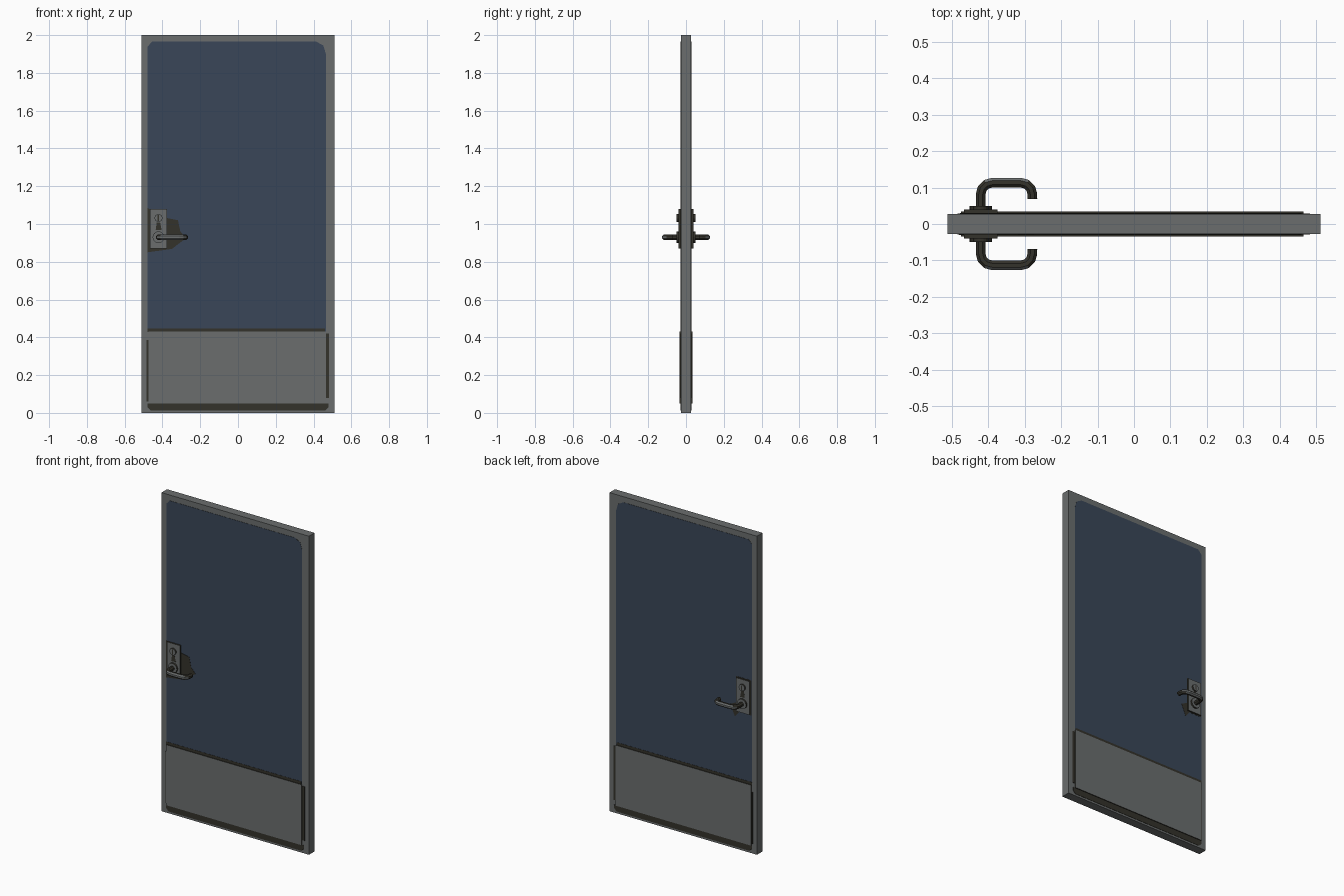
import bpy, bmesh, math
from mathutils import Vector

if "Cube" in bpy.data.objects:
    bpy.data.objects.remove(bpy.data.objects["Cube"])


def material(name, r, g, b):
    m = bpy.data.materials.new(name)
    m.diffuse_color = (r, g, b, 1)
    m.use_nodes = True
    m.node_tree.nodes["Principled BSDF"].inputs["Base Color"].default_value = m.diffuse_color
    return m


GREY = material("grey metal", 0.145, 0.155, 0.155)
BLUE = material("blue paint", 0.042, 0.062, 0.098)
DARK = material("dark grime", 0.034, 0.032, 0.024)
HALF = 0.0275  # half thickness of the slab


def prism(name, outline, y0, y1, face_mat, edge_mat):
    """Extrude an x/z outline along y; faces and edges get their own colour."""
    bm = bmesh.new()
    a = [bm.verts.new((x, y0, z)) for x, z in outline]
    b = [bm.verts.new((x, y1, z)) for x, z in outline]
    bm.faces.new(a)
    bm.faces.new(b[::-1])
    n = len(a)
    for i in range(n):
        j = (i + 1) % n
        f = bm.faces.new((a[j], a[i], b[i], b[j]))
        f.material_index = 1
    bmesh.ops.recalc_face_normals(bm, faces=bm.faces)
    me = bpy.data.meshes.new(name)
    bm.to_mesh(me)
    bm.free()
    me.materials.append(face_mat)
    me.materials.append(edge_mat)
    ob = bpy.data.objects.new(name, me)
    bpy.context.collection.objects.link(ob)
    return ob


def rect(x0, x1, z0, z1):
    return [(x0, z0), (x1, z0), (x1, z1), (x0, z1)]


def disc(x, z, r, n=16):
    return [(x + r * math.cos(2 * math.pi * i / n),
             z + r * math.sin(2 * math.pi * i / n)) for i in range(n)]


def lever(name, s):
    """Return-style lever: octagonal tube swept along a rounded U path."""
    cx, ex, oy, bend = -0.421, -0.279, 0.1135, 0.032
    path = [(cx, 0.03)]
    for k in range(4):
        t = math.radians(30 * k)
        path.append((cx + bend - bend * math.cos(t), oy - bend + bend * math.sin(t)))
    for k in range(4):
        t = math.radians(90 - 30 * k)
        path.append((ex - bend + bend * math.cos(t), oy - bend + bend * math.sin(t)))
    path.append((ex, 0.068))
    bm = bmesh.new()
    rings = []
    for i, p in enumerate(path):
        q0, q1 = path[max(i - 1, 0)], path[min(i + 1, len(path) - 1)]
        d = Vector((q1[0] - q0[0], q1[1] - q0[1])).normalized()
        ring = []
        for k in range(8):
            t = math.pi / 8 + math.pi / 4 * k
            u, w = 0.0145 * math.cos(t), 0.0145 * math.sin(t)
            ring.append(bm.verts.new((p[0] - d.y * u, s * (p[1] + d.x * u), 0.93 + w)))
        rings.append(ring)
    for r0, r1 in zip(rings, rings[1:]):
        for k in range(8):
            bm.faces.new((r0[k], r0[(k + 1) % 8], r1[(k + 1) % 8], r1[k]))
    bm.faces.new(rings[0])
    bm.faces.new(rings[-1])
    bmesh.ops.recalc_face_normals(bm, faces=bm.faces)
    for f in bm.faces:  # worn metal on the outward side only
        f.material_index = 0 if f.normal.y * s > 0.6 else 1
    me = bpy.data.meshes.new(name)
    bm.to_mesh(me)
    bm.free()
    me.materials.append(GREY)
    me.materials.append(DARK)
    ob = bpy.data.objects.new(name, me)
    bpy.context.collection.objects.link(ob)


# Door slab
prism("door_slab", rect(-0.512, 0.512, 0, 2), -HALF, HALF, GREY, GREY)

# Painted panel outline with clipped upper corners
panel = [(-0.478, 0.43), (0.465, 0.43), (0.465, 1.90), (0.452, 1.945),
         (0.415, 1.965), (-0.455, 1.965), (-0.478, 1.94)]

for s, side in ((-1, "front"), (1, "back")):
    def add(name, outline, y0, y1, face_mat, edge_mat):
        prism(side + "_" + name, outline, s * y0, s * y1, face_mat, edge_mat)

    add("blue_panel", panel, HALF - 0.002, HALF + 0.0015, BLUE, DARK)

    # Kick plate and the grime around it
    add("kick_plate", rect(-0.475, 0.465, 0.05, 0.43), HALF - 0.002, 0.0345, GREY, DARK)
    add("upper_grime", rect(-0.478, 0.46, 0.428, 0.447), HALF - 0.001, 0.0302, DARK, DARK)
    add("lower_grime", [(-0.462, 0.012), (0.462, 0.012), (0.478, 0.03), (0.478, 0.05),
                        (-0.478, 0.05), (-0.478, 0.03)], HALF - 0.001, 0.0295, DARK, DARK)
    add("hinge_side_grime", rect(0.465, 0.483, 0.08, 0.42), HALF - 0.001, 0.0295, DARK, DARK)
    add("latch_side_grime", rect(-0.484, -0.475, 0.06, 0.385), HALF - 0.001, 0.0295, DARK, DARK)

    # Grime behind the handle
    if s < 0:
        patch = [(-0.48, 0.85), (-0.35, 0.868), (-0.275, 0.925), (-0.305, 0.96),
                 (-0.318, 1.02), (-0.37, 1.03), (-0.48, 1.085)]
    else:
        patch = [(-0.475, 0.865), (-0.39, 0.865), (-0.36, 0.83), (-0.33, 0.90),
                 (-0.37, 0.92), (-0.37, 1.085), (-0.475, 1.085)]
    add("handle_grime", patch, HALF - 0.001, 0.0302, DARK, DARK)

    # Lock plate, cylinder and lever
    add("lock_plate", rect(-0.467, -0.375, 0.87, 1.08), HALF, 0.0395, GREY, DARK)
    add("lever_rose", disc(-0.421, 0.93, 0.031), 0.038, 0.050, GREY, DARK)
    add("lock_cylinder", disc(-0.421, 1.032, 0.021), 0.038, 0.049, GREY, DARK)
    add("keyhole", rect(-0.425, -0.417, 1.017, 1.047), 0.048, 0.0496, DARK, DARK)
    add("lock_mark", [(-0.436, 0.968), (-0.404, 0.968), (-0.412, 1.008), (-0.43, 1.008)],
        0.038, 0.0402, DARK, DARK)
    lever(side + "_lever", s)
